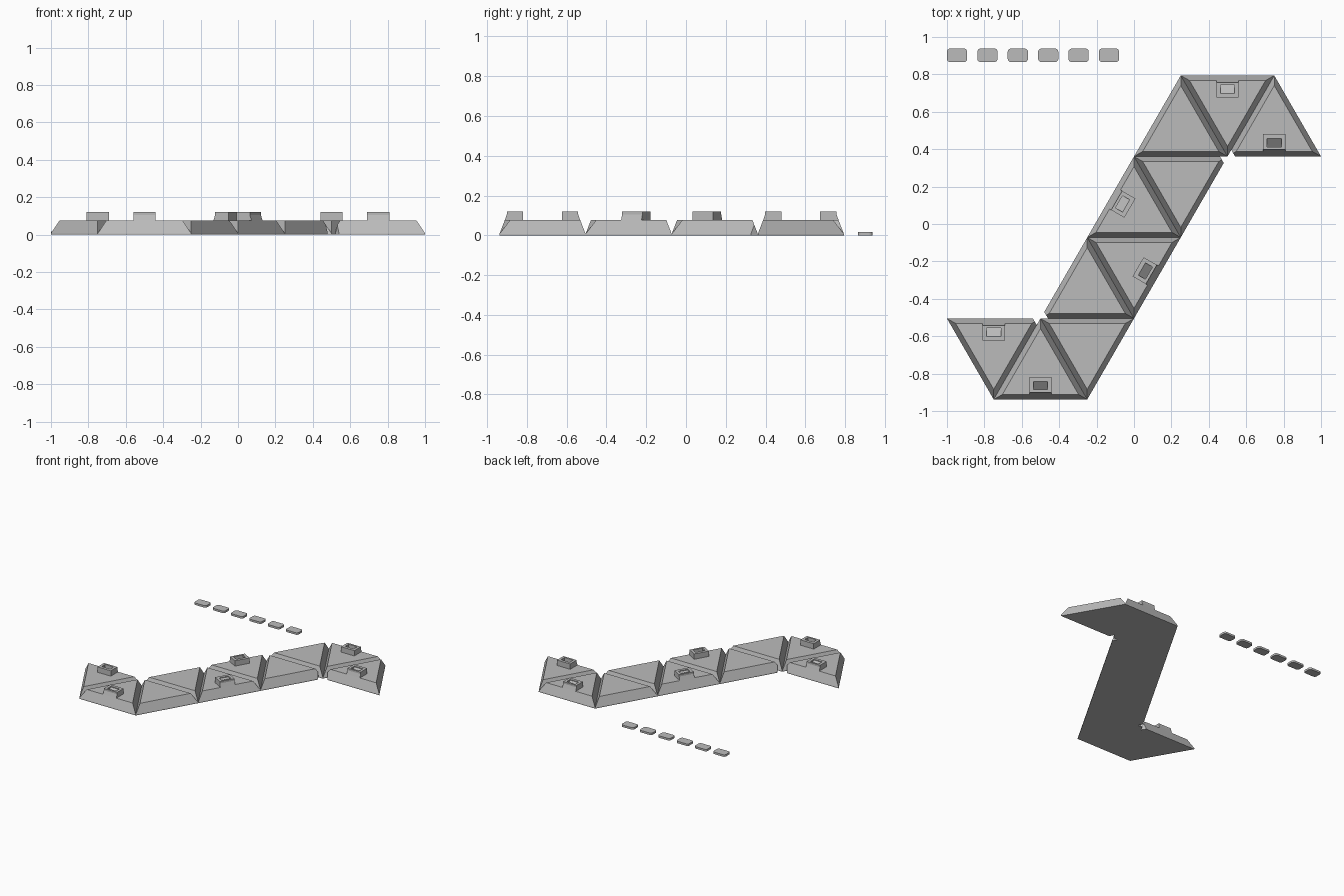
import bpy, bmesh, math
from mathutils import Vector, Matrix

if "Cube" in bpy.data.objects:
    bpy.data.objects.remove(bpy.data.objects["Cube"])

GREY = (0.5, 0.5, 0.5, 1)
mat = bpy.data.materials.new("plain grey")
mat.use_nodes = True
mat.diffuse_color = GREY
mat.node_tree.nodes["Principled BSDF"].inputs["Base Color"].default_value = GREY

SIDE = 0.5
ROW = SIDE * math.sqrt(3) / 2
MID_Y = -0.072          # centre of the half-turn symmetry
LIP, TOP, KNOB_TOP = 0.007, 0.077, 0.12
INSET, CLIP = 0.027, 0.035
HALF_TURN = Matrix.Translation((0, 2 * MID_Y, 0)) @ Matrix.Rotation(math.pi, 4, 'Z')


def finish(name, bm, matrix=Matrix()):
    bmesh.ops.recalc_face_normals(bm, faces=bm.faces)
    me = bpy.data.meshes.new(name)
    bm.to_mesh(me)
    bm.free()
    me.materials.append(mat)
    ob = bpy.data.objects.new(name, me)
    ob.matrix_world = matrix
    bpy.context.collection.objects.link(ob)
    return ob


def bridge(bm, a, b):
    for i in range(len(a)):
        j = (i + 1) % len(a)
        bm.faces.new((a[i], a[j], b[j], b[i]))


def tile(name, corners, clipped, matrix):
    """Bevelled triangular tile, optionally with one corner cut off."""
    bm = bmesh.new()
    centre = sum(corners, Vector((0, 0, 0))) / 3
    shrink = 1 - INSET / (ROW / 3)
    rings = [[bm.verts.new(centre + (c - centre) * s + Vector((0, 0, z))) for c in corners]
             for s, z in ((1, 0), (1, LIP), (shrink, TOP))]
    for low, high in zip(rings, rings[1:]):
        bridge(bm, low, high)
    bm.faces.new(rings[0])
    bm.faces.new(rings[-1])
    if clipped is not None:
        out = (corners[clipped] - centre).normalized()
        cut = bmesh.ops.bisect_plane(bm, geom=bm.verts[:] + bm.edges[:] + bm.faces[:],
                                     plane_co=corners[clipped] - out * CLIP,
                                     plane_no=out, clear_outer=True)
        edges = [e for e in cut["geom_cut"] if isinstance(e, bmesh.types.BMEdge)]
        bmesh.ops.edgeloop_fill(bm, edges=edges)
    finish(name, bm, matrix)


def holder(name, corners, edge, matrix):
    """Raised holder at the middle of an edge, with a sloping pocket in its top."""
    bm = bmesh.new()
    a, b = corners[edge], corners[(edge + 1) % 3]
    inward = (sum(corners, Vector((0, 0, 0))) / 3 - (a + b) / 2).normalized()
    along = (b - a).normalized()

    def vert(u, v, z):
        return bm.verts.new((a + b) / 2 + along * u + inward * v + Vector((0, 0, z)))

    w, pw = 0.059, 0.038
    profile = [(INSET, TOP), (0.037, 0.105), (0.037, KNOB_TOP), (0.119, KNOB_TOP), (0.119, TOP)]
    left = [vert(-w, *p) for p in profile]
    right = [vert(w, *p) for p in profile]
    bm.faces.new(left)
    bm.faces.new(right)
    for i in (0, 1, 3):
        bm.faces.new((left[i], left[i + 1], right[i + 1], right[i]))
    # Rim and pocket
    rect = [(-pw, 0.052), (pw, 0.052), (pw, 0.096), (-pw, 0.096)]
    rim = [vert(u, v, KNOB_TOP) for u, v in rect]
    floor = [vert(u, v, TOP + 0.002 if v < 0.06 else KNOB_TOP - 0.006) for u, v in rect]
    bridge(bm, [left[2], right[2], right[3], left[3]], rim)
    bridge(bm, rim, floor)
    bm.faces.new(floor)
    finish(name, bm, matrix)


# Half of the strip: (left x, row, points up, clipped corner, holder edge)
LAYOUT = [(-1.0, 0, False, 1, 0), (-0.75, 0, True, None, 0), (-0.5, 0, False, None, None),
          (-0.5, 1, True, 0, None), (-0.25, 1, False, None, 1)]

for half, matrix in (("front", Matrix()), ("back", HALF_TURN)):
    for n, (x, row, up, clipped, edge) in enumerate(LAYOUT, 1):
        low = MID_Y - (2 - row) * ROW
        base_y, tip_y = (low, low + ROW) if up else (low + ROW, low)
        corners = [Vector((x, base_y, 0)), Vector((x + SIDE, base_y, 0)),
                   Vector((x + SIDE / 2, tip_y, 0))]
        tile(f"{half}_tile_{n}", corners, clipped, matrix)
        if edge is not None:
            holder(f"{half}_holder_{n}", corners, edge, matrix)

# Loose rounded inserts in a row behind the strip
for n in range(6):
    bm = bmesh.new()
    bmesh.ops.create_cube(bm, size=1, matrix=Matrix.Diagonal((0.108, 0.072, 0.016, 1)))
    upright = [e for e in bm.edges if abs(e.verts[0].co.z - e.verts[1].co.z) > 0.01]
    bmesh.ops.bevel(bm, geom=upright, offset=0.017, segments=4, profile=0.5, affect='EDGES')
    finish(f"insert_{n + 1}", bm, Matrix.Translation((-0.946 + n * 0.1625, 0.902, 0.008)))
